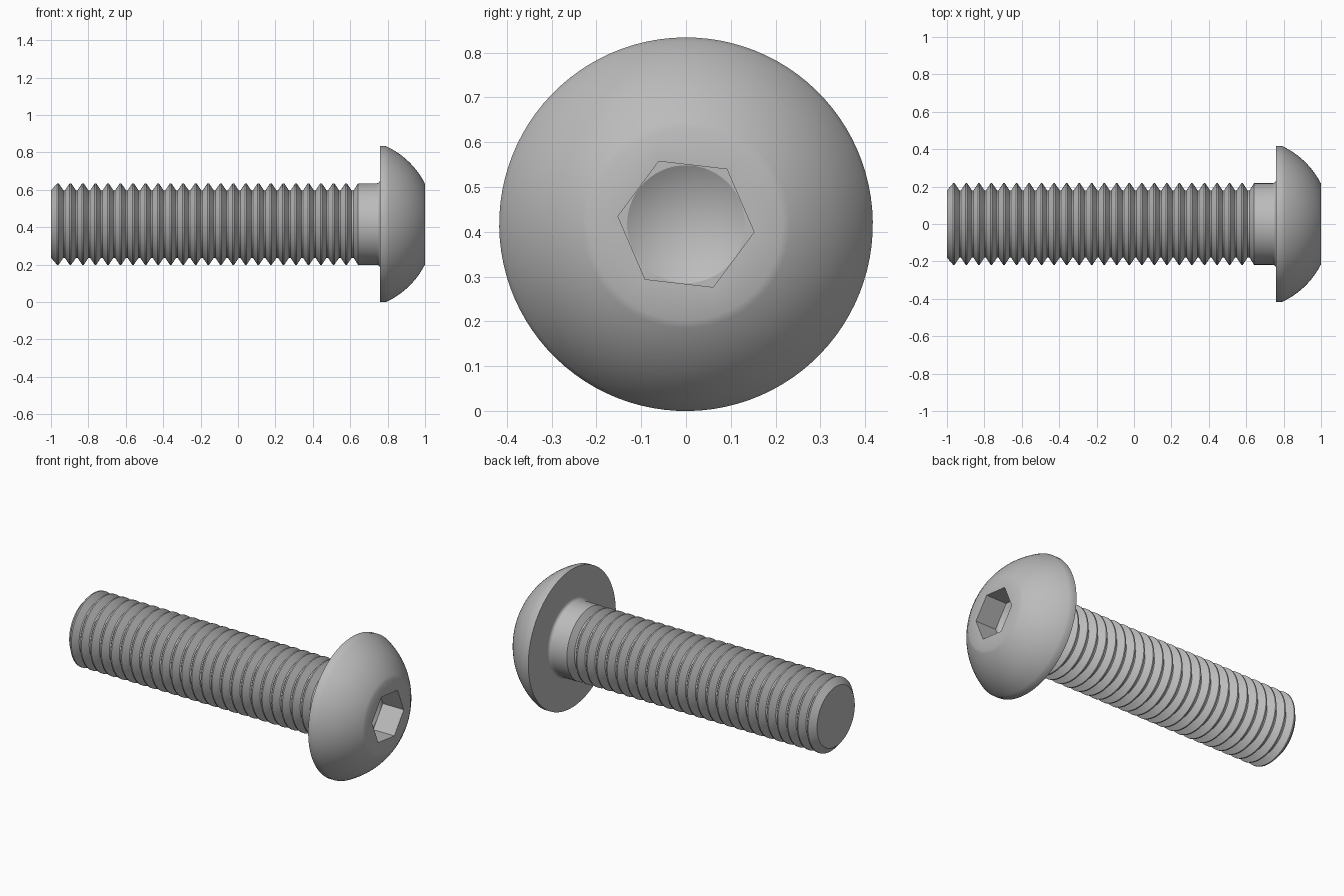
import bpy
import bmesh
from math import cos, sin, pi, radians

old = bpy.data.objects.get("Cube")
if old:
    bpy.data.objects.remove(old, do_unlink=True)

SEGMENTS = 96
HEAD_R = 0.417
CREST_R, ROOT_R = 0.218, 0.18
PHASE = radians(-6.6)
APOTHEM = 0.1325

steel = bpy.data.materials.new("grey_steel")
steel.use_nodes = True
grey = (0.5, 0.5, 0.5, 1)
steel.diffuse_color = grey
steel.node_tree.nodes["Principled BSDF"].inputs["Base Color"].default_value = grey


def hexagon(angle):
    """Radius of the hexagonal socket at an angle from one of its corners."""
    return APOTHEM / cos(angle % (pi / 3) - pi / 6)


def lathe(name, profile):
    """Turn (x, radius) pairs about the x axis; a radius may depend on angle."""
    bm = bmesh.new()
    rings = []
    for x, radius in profile:
        if radius == 0:
            rings.append([bm.verts.new((x, 0, 0))] * SEGMENTS)
            continue
        ring = []
        for i in range(SEGMENTS):
            a = 2 * pi * i / SEGMENTS
            r = radius(a) if callable(radius) else radius
            ring.append(bm.verts.new((x, r * cos(a + PHASE), r * sin(a + PHASE))))
        rings.append(ring)
    for low, high in zip(rings, rings[1:]):
        for i in range(SEGMENTS):
            j = (i + 1) % SEGMENTS
            corners = dict.fromkeys((low[i], low[j], high[j], high[i]))
            bm.faces.new(list(corners))
    mesh = bpy.data.meshes.new(name)
    bm.to_mesh(mesh)
    bm.free()
    mesh.materials.append(steel)
    obj = bpy.data.objects.new(name, mesh)
    bpy.context.collection.objects.link(obj)
    obj.location.z = HEAD_R
    bpy.ops.object.select_all(action="DESELECT")
    obj.select_set(True)
    bpy.context.view_layer.objects.active = obj
    bpy.ops.object.shade_smooth_by_angle(angle=radians(29))
    return obj


# Threaded shank: chamfered tip, ring threads, plain neck, fillet to the head
RIDGES, FIRST, PITCH, FLAT = 24, -0.963, 0.067, 0.004
shank = [(-1, 0), (-1, ROOT_R)]
for k in range(RIDGES):
    x = FIRST + k * PITCH
    if k:
        shank.append((x - PITCH / 2 + FLAT, ROOT_R))
    shank += [(x - FLAT, CREST_R), (x + FLAT, CREST_R),
              (x + PITCH / 2 - FLAT, ROOT_R)]
shank += [(0.618, ROOT_R), (0.642, CREST_R)]
FILLET = 0.02
for k in range(7):
    a = pi / 2 * k / 6
    shank.append((0.76 - FILLET + FILLET * sin(a),
                  CREST_R + FILLET * (1 - cos(a))))
lathe("threaded_shank", shank)

# Head: flat underside, short rim, domed arc, flat top and hexagonal socket
head = [(0.76, CREST_R + FILLET), (0.76, HEAD_R), (0.79, HEAD_R)]
start, end = radians(24), radians(63)
dx, dr = 1 - 0.79, HEAD_R - 0.215
for k in range(1, 17):
    a = start + (end - start) * k / 16
    head.append((0.79 + dx * (sin(a) - sin(start)) / (sin(end) - sin(start)),
                 HEAD_R - dr * (cos(start) - cos(a)) / (cos(start) - cos(end))))
FLOOR = 0.86
head += [(1, hexagon), (FLOOR, hexagon), (FLOOR, APOTHEM - 0.001),
         (FLOOR - 0.08, 0)]
lathe("domed_head", head)
